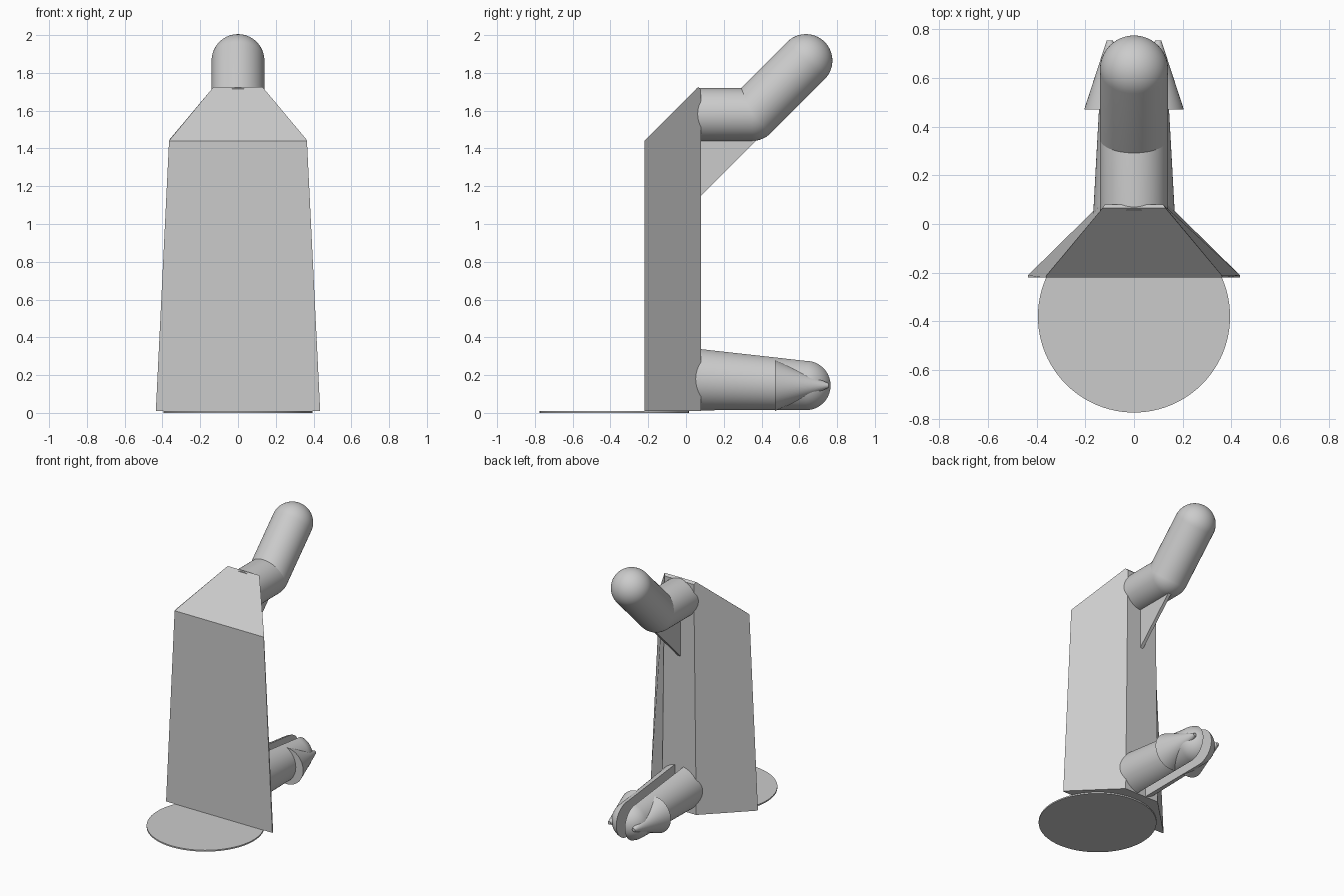
import bpy, bmesh
from math import sin, cos, pi, radians
from mathutils import Matrix, Vector

if "Cube" in bpy.data.objects:
    bpy.data.objects.remove(bpy.data.objects["Cube"], do_unlink=True)

grey = bpy.data.materials.new("plain_grey")
grey.use_nodes = True
colour = (0.6, 0.6, 0.6, 1)
grey.diffuse_color = colour
grey.node_tree.nodes["Principled BSDF"].inputs["Base Color"].default_value = colour


def finish(name, bm, smooth=False):
    bmesh.ops.recalc_face_normals(bm, faces=bm.faces)
    mesh = bpy.data.meshes.new(name)
    bm.to_mesh(mesh)
    bm.free()
    mesh.materials.append(grey)
    obj = bpy.data.objects.new(name, mesh)
    bpy.context.collection.objects.link(obj)
    if smooth:
        bpy.ops.object.select_all(action='DESELECT')
        obj.select_set(True)
        bpy.context.view_layer.objects.active = obj
        bpy.ops.object.shade_smooth_by_angle(angle=radians(35))
    return obj


def slab(name, sections):
    """Closed side profile of (y, z, half width), spanned across x."""
    bm = bmesh.new()
    left = [bm.verts.new((w, y, z)) for y, z, w in sections]
    right = [bm.verts.new((-w, y, z)) for y, z, w in sections]
    bm.faces.new(left)
    bm.faces.new(right)
    for i in range(len(left)):
        bm.faces.new((left[i - 1], left[i], right[i], right[i - 1]))
    return finish(name, bm)


def tube_mesh(rings, sides=64):
    """Solid of circular rings (x, y, z, radius), each facing along y."""
    bm = bmesh.new()
    loops = []
    for x, y, z, r in rings:
        loops.append([bm.verts.new((x + r * cos(2 * pi * k / sides), y,
                                    z + r * sin(2 * pi * k / sides)))
                      for k in range(sides)])
    for a, b in zip(loops, loops[1:]):
        for k in range(sides):
            bm.faces.new((a[k - 1], a[k], b[k], b[k - 1]))
    bm.faces.new(loops[0])
    bm.faces.new(loops[-1])
    return bm


def dome(y, z, r, steps=16):
    return [(0, y + r * sin(a), z, r * cos(a))
            for a in (pi / 2 * i / (steps + 0.2) for i in range(steps + 1))]


def slotted_half(name, rings, side, gap=0.035):
    """Keep only the part of a tube beyond the central slot, on one side."""
    bm = tube_mesh(rings)
    cut = bmesh.ops.bisect_plane(bm, geom=bm.verts[:] + bm.edges[:] + bm.faces[:],
                                 plane_co=(gap, 0, 0), plane_no=(1, 0, 0),
                                 clear_inner=True)
    edges = [e for e in cut["geom_cut"] if isinstance(e, bmesh.types.BMEdge)]
    bmesh.ops.contextual_create(bm, geom=edges)
    bmesh.ops.scale(bm, vec=(side, 1, 1), verts=bm.verts)
    finish(name, bm, smooth=True)


# Tapered body with a sloping top
slab("body", [(-0.22, 0.01, 0.435), (-0.22, 1.44, 0.365), (-0.21, 1.45, 0.36),
              (0.065, 1.725, 0.13), (0.08, 1.71, 0.12), (0.08, 0.01, 0.14),
              (-0.21, 0.01, 0.435)])

# Thin round base plate
bm = bmesh.new()
bmesh.ops.create_cone(bm, cap_ends=True, segments=96, radius1=0.395, radius2=0.395,
                      depth=0.01, matrix=Matrix.Translation((0, -0.38, 0.005)))
finish("base_plate", bm, smooth=True)

# Upper arm: a level pipe, then a pipe rising at 45 degrees
elbow_y, arm_z, arm_r = 0.35, 1.58, 0.14
finish("upper_arm", tube_mesh([(0, 0.055, arm_z, arm_r)] + dome(elbow_y, arm_z, arm_r)), True)
bm = tube_mesh([(0, 0, 0, arm_r)] + dome(0.403, 0, arm_r))
bm.transform(Matrix.Translation((0, elbow_y, arm_z)) @ Matrix.Rotation(pi / 4, 4, 'X'))
finish("raised_arm", bm, True)

# Thin brace below the upper arm
slab("brace", [(0.06, 1.15, 0.012), (0.08, 1.15, 0.012), (0.38, 1.45, 0.012),
               (0.38, 1.5, 0.012), (0.06, 1.5, 0.012)])

# Lower arm in two halves split by a slot, each with a tapered barb
arm = [(0, 0.0, 0.18, 0.17)] + dome(0.635, 0.145, 0.135)
barb = [(0.07, 0.47, 0.145, 0.135), (0.10, 0.755, 0.145, 0.012)]
for side, label in ((1, "left"), (-1, "right")):
    slotted_half("lower_arm_" + label, arm, side)
    slotted_half("barb_" + label, barb, side)
